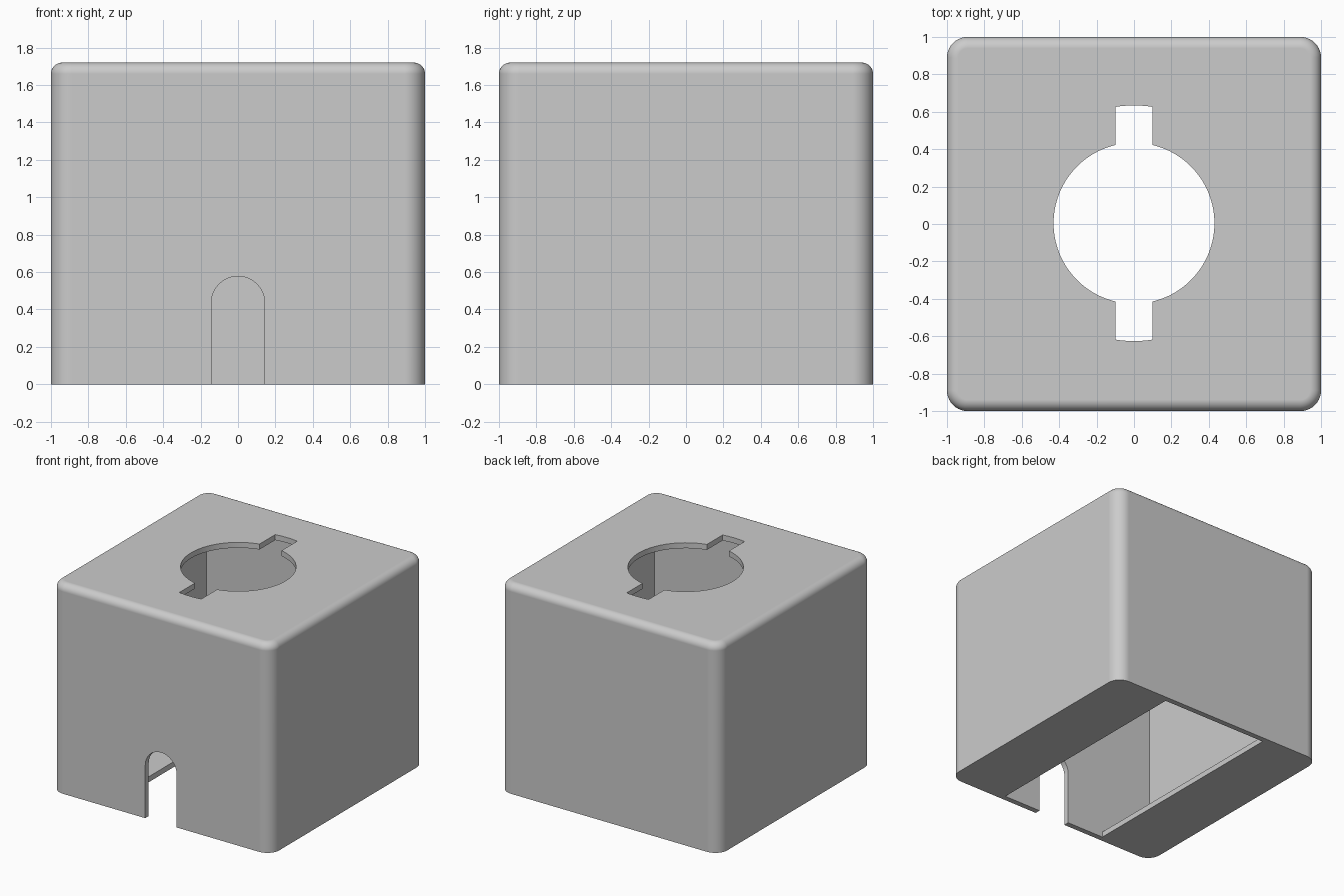
import bpy, bmesh
from math import sin, cos, pi, asin, radians
from mathutils import Vector

HEIGHT = 1.72
WALL = 0.045          # thickness of walls, roof and floor lip
INNER = 1 - WALL

if "Cube" in bpy.data.objects:
    bpy.data.objects.remove(bpy.data.objects["Cube"])

grey = bpy.data.materials.new("light grey")
grey.use_nodes = True
grey.diffuse_color = (0.6, 0.6, 0.6, 1)
grey.node_tree.nodes["Principled BSDF"].inputs["Base Color"].default_value = (0.6, 0.6, 0.6, 1)


def finish(bm, name):
    bmesh.ops.recalc_face_normals(bm, faces=bm.faces)
    mesh = bpy.data.meshes.new(name)
    bm.to_mesh(mesh)
    bm.free()
    mesh.materials.append(grey)
    obj = bpy.data.objects.new(name, mesh)
    bpy.context.collection.objects.link(obj)
    return obj


def prism(name, points, start, travel):
    """Solid made by sweeping a closed outline from start along travel."""
    bm = bmesh.new()
    face = bm.faces.new([bm.verts.new(Vector(p) + Vector(start)) for p in points])
    swept = bmesh.ops.extrude_face_region(bm, geom=[face])["geom"]
    moved = [v for v in swept if isinstance(v, bmesh.types.BMVert)]
    bmesh.ops.translate(bm, vec=travel, verts=moved)
    return finish(bm, name)


def arc(radius, begin, end, steps):
    angles = [begin + (end - begin) * i / steps for i in range(steps + 1)]
    return [(radius * cos(a), radius * sin(a)) for a in angles]


# Outer block: rounded upright corners, then a smaller round along the top rim
bm = bmesh.new()
bmesh.ops.create_cube(bm, size=2)
for v in bm.verts:
    v.co.z = HEIGHT if v.co.z > 0 else 0
upright = [e for e in bm.edges if abs(e.verts[0].co.z - e.verts[1].co.z) > 1]
bmesh.ops.bevel(bm, geom=upright, offset=0.11, segments=10, profile=0.5, affect='EDGES')
rim = [e for e in bm.edges if all(v.co.z > HEIGHT - 0.001 for v in e.verts)]
bmesh.ops.bevel(bm, geom=rim, offset=0.06, segments=8, profile=0.5, affect='EDGES')
housing = finish(bm, "housing")

# Hollow with a narrower opening through the floor
SLOT = 0.485
half = [(SLOT, -0.2), (SLOT, WALL), (INNER, WALL), (INNER, HEIGHT - WALL)]
outline = half + [(-x, z) for x, z in reversed(half)]
hollow = prism("hollow_cutter", [(x, 0, z) for x, z in outline],
               (0, -INNER, 0), (0, 2 * INNER, 0))

# Round roof hole with a key notch at the front and back
NOTCH, HOLE, REACH = 0.1, 0.43, 0.63
inner_a, outer_a = asin(NOTCH / HOLE), asin(NOTCH / REACH)
back = (arc(HOLE, 0, pi / 2 - inner_a, 24)
        + arc(REACH, pi / 2 - outer_a, pi / 2 + outer_a, 8)
        + arc(HOLE, pi / 2 + inner_a, pi, 24)[:-1])
keyhole = back + [(-x, -y) for x, y in back]
roof_hole = prism("roof_hole_cutter", [(x, y, 0) for x, y in keyhole],
                  (0, 0.004, HEIGHT - 0.3), (0, 0, 0.5))

# Arched doorway in the front wall
ARCH, SPRING = 0.143, 0.434
doorway = [(x, 0, z + SPRING) for x, z in arc(ARCH, 0, pi, 24)]
doorway += [(-ARCH, 0, -0.2), (ARCH, 0, -0.2)]
door = prism("doorway_cutter", doorway, (0, -1.2, 0), (0, 0.5, 0))

# Cut the parts out, then drop the cutters
bpy.ops.object.select_all(action='DESELECT')
housing.select_set(True)
bpy.context.view_layer.objects.active = housing
for cutter in (hollow, roof_hole, door):
    cutter.hide_render = True
    cut = housing.modifiers.new(cutter.name, 'BOOLEAN')
    cut.operation = 'DIFFERENCE'
    cut.solver = 'EXACT'
    cut.object = cutter
    bpy.ops.object.modifier_apply(modifier=cut.name)
    bpy.data.objects.remove(cutter)

# Smooth rounds with flat walls
bpy.ops.object.shade_smooth_by_angle(angle=radians(30))
weighted = housing.modifiers.new("flat_walls", 'WEIGHTED_NORMAL')
weighted.keep_sharp = True
